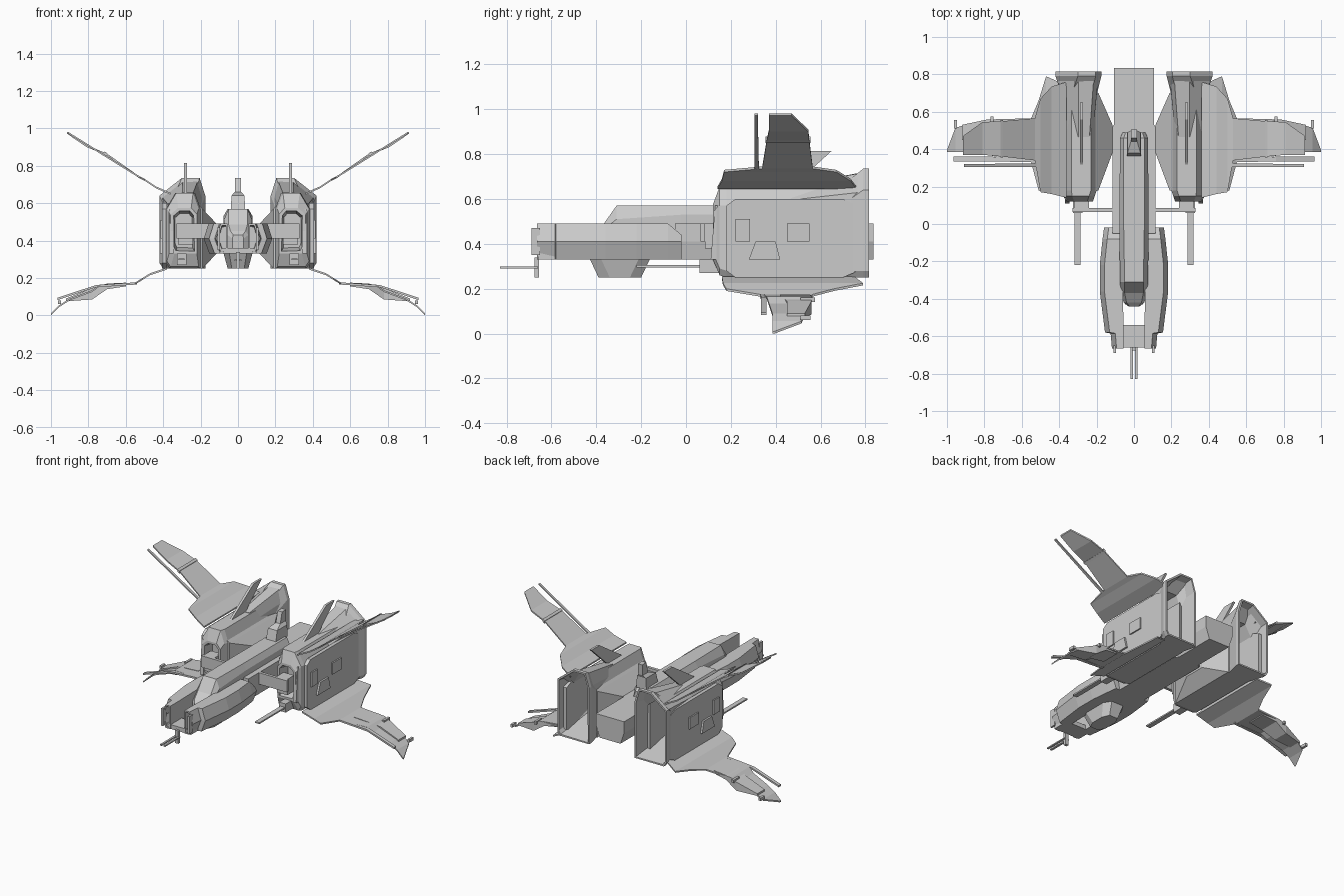
import bpy, bmesh
from mathutils import Vector

if "Cube" in bpy.data.objects:
    bpy.data.objects.remove(bpy.data.objects["Cube"])


def loft(name, rings, mirror=False, hollow=()):
    """Skin equal-length rings; hollow = [(end, inset, push_y, scale)] sinks an end cap."""
    bm = bmesh.new()
    vs = [[bm.verts.new(p) for p in r] for r in rings]
    n = len(rings[0])
    for a, b in zip(vs, vs[1:]):
        for i in range(n):
            j = (i + 1) % n
            bm.faces.new((a[i], a[j], b[j], b[i]))
    caps = [bm.faces.new(vs[0]), bm.faces.new(vs[-1])]
    bmesh.ops.recalc_face_normals(bm, faces=bm.faces[:])
    for end, inset, push, scale in hollow:
        f = caps[end]
        bm.normal_update()
        bmesh.ops.inset_region(bm, faces=[f], thickness=inset)
        ring = bmesh.ops.extrude_discrete_faces(bm, faces=[f])["faces"][0]
        c = ring.calc_center_median()
        for v in ring.verts:
            v.co = c + (v.co - c) * scale + Vector((0, push, 0))
    me = bpy.data.meshes.new(name)
    bm.to_mesh(me)
    bm.free()
    ob = bpy.data.objects.new(name, me)
    bpy.context.collection.objects.link(ob)
    if mirror:
        ob.modifiers.new("Mirror", 'MIRROR').use_clip = False
    return ob


def box(name, x0, x1, y0, y1, z0, z1, mirror=False):
    return loft(name, [[(x0, y0, z), (x1, y0, z), (x1, y1, z), (x0, y1, z)] for z in (z0, z1)], mirror)


def plate(name, pts, x0, x1, mirror=False):
    """Side profile (y, z) given a thickness in x."""
    return loft(name, [[(x, y, z) for y, z in pts] for x in (x0, x1)], mirror)


def wing(name, stations, t):
    """Stations are x, z, front y, back y."""
    return loft(name, [[(x, a, z), (x, b, z), (x, b, z + t), (x, a, z + t)]
                       for x, z, a, b in stations], True)


# Engine nacelles: narrow front, straight body, flared open rear
def nacelle_ring(y, x0, x1, z0, zs, z1, c):
    return [(x0, y, z0), (x1 - .02, y, z0), (x1, y, z0 + .03), (x1, y, zs),
            (x1 - c, y, z1), (x0 + .03, y, z1), (x0, y, zs)]


loft("engine_nacelle", [
    nacelle_ring(.12, .22, .36, .33, .54, .575, .04),
    nacelle_ring(.15, .21, .38, .26, .57, .655, .05),
    nacelle_ring(.18, .20, .385, .25, .57, .655, .05),
    nacelle_ring(.69, .20, .385, .25, .57, .655, .05),
    nacelle_ring(.79, .175, .42, .25, .64, .735, .12),
    nacelle_ring(.815, .175, .42, .25, .64, .735, .12)],
    True, [(0, .018, .08, .85), (1, .013, -.35, .7)])

# Outer side armour and panels
plate("nacelle_side_armour", [(.18, .28), (.22, .25), (.70, .25), (.77, .28), (.77, .57),
                              (.70, .60), (.22, .60), (.18, .57)], .38, .405, True)
for i, (a, b, c, d) in enumerate([(.22, .285, .41, .51), (.45, .55, .41, .49)]):
    box(f"side_hatch_{i}", .40, .414, a, b, c, d, True)
plate("side_vent", [(.28, .33), (.42, .33), (.40, .41), (.31, .41)], .40, .418, True)
plate("intake_lip", [(.11, .33), (.16, .33), (.16, .57), (.13, .57)], .345, .37, True)

# Inner fairings joining nacelles to the hull
loft("inner_fairing", [
    [(x, a, z0), (x, b, z0), (x, b, z1), (x, a, z1)]
    for x, a, b, z0, z1 in [(.22, .17, .71, .25, .60), (.19, .18, .70, .25, .57),
                            (.115, .38, .53, .33, .49)]], True)

# Fins on top of the nacelles
plate("nacelle_fin", [(.31, .65), (.47, .65), (.65, .815), (.56, .815)], .272, .288, True)


# Centre hull, with its sides tapering below
def hull_ring(y, w, wl):
    return [(-wl, y, .33), (wl, y, .33), (w, y, .41), (w, y, .49), (-w, y, .49), (-w, y, .41)]


loft("rear_hull", [hull_ring(.835, .108, .08), hull_ring(.53, .108, .08),
                   hull_ring(.52, .115, .10), hull_ring(-.05, .115, .10)])


# Spine and cockpit
def spine_ring(y, w, z0, zs, z1, wt):
    return [(-w, y, z0), (w, y, z0), (w, y, zs), (wt, y, z1), (-wt, y, z1), (-w, y, zs)]


loft("spine_and_cockpit", [
    spine_ring(.49, .06, .40, .49, .53, .045), spine_ring(.46, .075, .34, .53, .57, .055),
    spine_ring(-.02, .078, .33, .53, .57, .055), spine_ring(-.31, .075, .33, .51, .57, .05),
    spine_ring(-.37, .07, .33, .46, .485, .05), spine_ring(-.42, .055, .34, .43, .45, .04),
    spine_ring(-.44, .03, .36, .41, .43, .025)])
loft("spine_mast", [
    [(-w, a, z), (w, a, z), (w, b, z), (-w, b, z)]
    for w, a, b, z in [(.038, .36, .49, .56), (.035, .38, .49, .64), (.017, .44, .50, .66),
                       (.017, .46, .505, .735)]])


# Cheek pods flanking the cockpit
def cheek_ring(y, xi, xo, zt=.49):
    return [(xi, y, .33), (xo - .03, y, .33), (xo, y, .41), (xo - .025, y, zt), (xi, y, zt)]


loft("cheek_pod", [
    cheek_ring(-.02, .07, .16, .44), cheek_ring(-.08, .07, .168), cheek_ring(-.22, .06, .183),
    cheek_ring(-.36, .06, .183), cheek_ring(-.58, .055, .155), cheek_ring(-.585, .055, .125),
    cheek_ring(-.665, .055, .118)], True, [(1, .012, .06, .9)])
box("cheek_bumper", .095, .11, -.69, -.65, .35, .47, True)
box("nose_floor", -.10, .10, -.66, -.54, .33, .36)

# Belly turret
loft("belly_turret", [
    [(-w * .6, a, z), (w * .6, a, z), (w, a + .05, z), (w, b - .05, z), (w * .6, b, z),
     (-w * .6, b, z), (-w, b - .05, z), (-w, a + .05, z)]
    for w, a, b, z in [(.078, -.43, -.16, .335), (.055, -.39, -.20, .25)]])

# Nose gun
box("nose_gun_mount", -.012, .012, -.675, -.655, .25, .34)
box("nose_gun_barrel", .006, .02, -.83, -.66, .29, .298, True)

# Cross beam and nacelle guns
box("cross_beam", -.33, .33, .065, .085, .41, .49)
box("beam_arm", .24, .32, .085, .16, .38, .49, True)
box("gun_mount", .275, .325, .06, .20, .27, .33, True)
box("nacelle_gun_barrel", .285, .318, -.22, .08, .295, .305, True)

# Upper wings with separate leading slat
wing("upper_wing", [(.36, .645, .14, .76), (.44, .68, .16, .735), (.50, .72, .17, .67),
                    (.53, .735, .34, .565), (.70, .855, .36, .55), (.81, .90, .37, .545),
                    (.915, .972, .37, .47)], .01)
wing("upper_slat", [(.52, .73, .305, .325), (.91, .972, .305, .32)], .01)
wing("upper_wing_seam", [(.70, .85, .355, .555), (.715, .86, .355, .555)], .018)

# Lower wings with separate leading slat and hinge pins
wing("lower_wing", [(.38, .245, .16, .75), (.47, .215, .165, .79), (.51, .19, .18, .66),
                    (.55, .165, .33, .565), (.74, .155, .36, .56), (.78, .125, .37, .55),
                    (.90, .08, .385, .53), (.955, .045, .385, .515), (1, 0, .385, .395)], .01)
wing("lower_slat", [(.54, .165, .33, .35), (.76, .15, .335, .36), (.965, .082, .335, .36)], .012)
loft("lower_wing_fairing", [
    [(x, a, z), (x, b, z), (x, b, z + h), (x, a, z + h)]
    for x, a, b, z, h in [(.60, .42, .55, .155, .02), (.70, .42, .56, .14, .03),
                          (.78, .45, .56, .085, .06), (.92, .45, .53, .075, .015)]], True)
for i, x in enumerate((.76, .955)):
    z = .14 if i == 0 else .06
    box(f"hinge_pin_{i}", x - .008, x + .008, .51, .575 - i * .02, z, z + .02, True)
